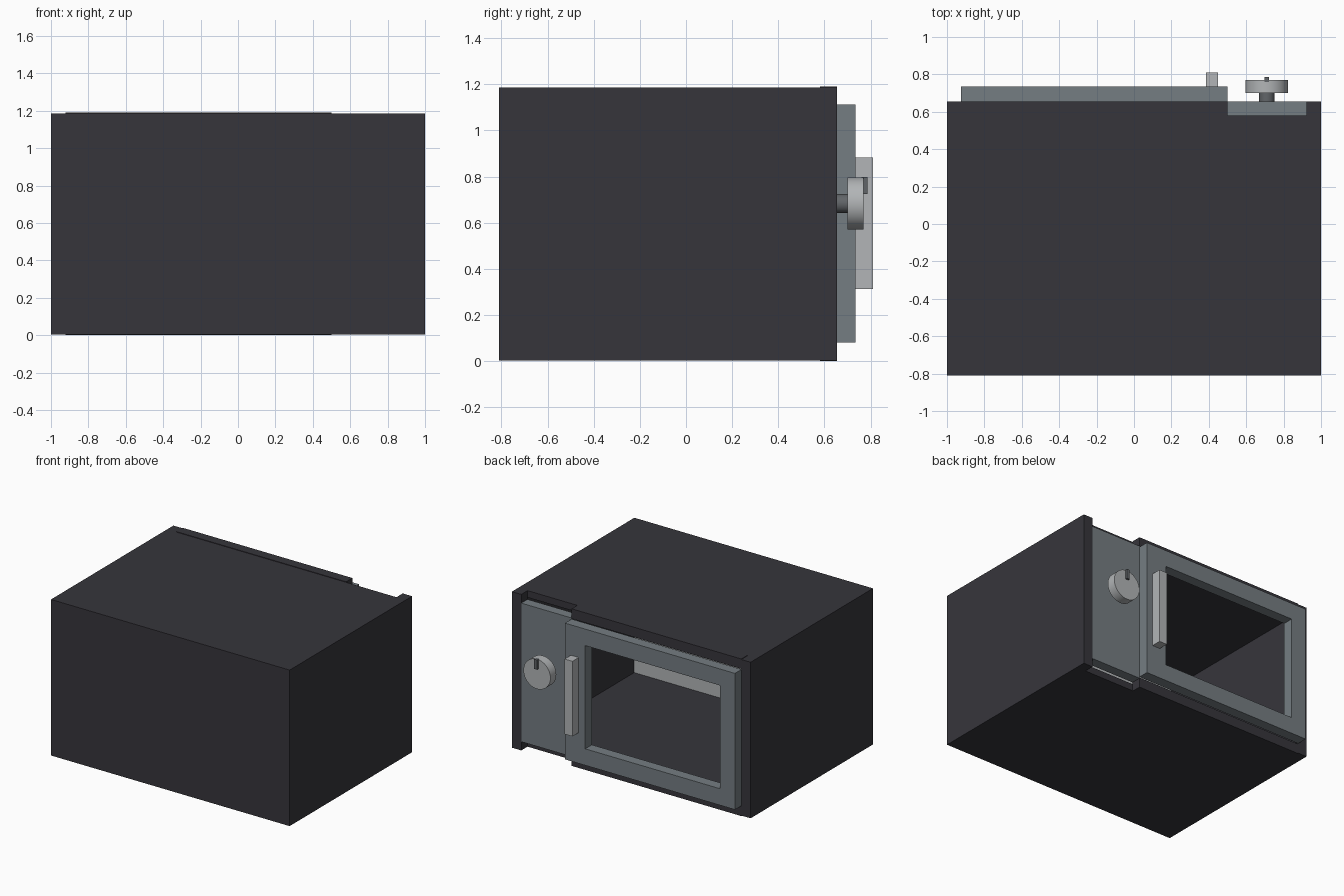
import bpy, bmesh, math
from mathutils import Vector

if "Cube" in bpy.data.objects:
    bpy.data.objects.remove(bpy.data.objects["Cube"], do_unlink=True)


def material(name, rgb):
    m = bpy.data.materials.new(name)
    m.use_nodes = True
    col = (*rgb, 1.0)
    m.diffuse_color = col
    bsdf = next(n for n in m.node_tree.nodes if n.type == 'BSDF_PRINCIPLED')
    bsdf.inputs["Base Color"].default_value = col
    return m


CHARCOAL = material("charcoal", (0.037, 0.036, 0.044))
SLATE = material("slate grey", (0.178, 0.205, 0.223))
LIGHT = material("light grey", (0.445, 0.462, 0.472))
DARK = material("dark grey", (0.12, 0.13, 0.14))


def finish(name, bm, *mats):
    me = bpy.data.meshes.new(name)
    bmesh.ops.recalc_face_normals(bm, faces=bm.faces)
    bm.to_mesh(me)
    bm.free()
    for m in mats:
        me.materials.append(m)
    ob = bpy.data.objects.new(name, me)
    bpy.context.collection.objects.link(ob)
    return ob


def box_bm(x, y, z):
    """Box from (min, max) ranges."""
    bm = bmesh.new()
    bmesh.ops.create_cube(bm, size=1)
    for v in bm.verts:
        v.co = Vector([r[0] if c < 0 else r[1] for c, r in zip(v.co, (x, y, z))])
    return bm


def box(name, x, y, z, mat):
    return finish(name, box_bm(x, y, z), mat)


def cylinder(name, radius, x, y, z, mat):
    """Cylinder along y, with smooth sides and sharp rims."""
    bpy.ops.mesh.primitive_cylinder_add(
        vertices=48, radius=radius, depth=y[1] - y[0],
        location=(x, sum(y) / 2, z), rotation=(math.pi / 2, 0, 0))
    ob = bpy.context.object
    ob.name = name
    ob.data.materials.append(mat)
    bpy.ops.object.shade_smooth_by_angle(angle=math.radians(40))


# Depths of the opening side
SHELL, FRAME, DOOR = 0.58, 0.655, 0.735

# Hollow body: inset the open side and push it inwards; the far wall is light
bm = box_bm((-1, 1), (-0.81, SHELL), (0.004, 1.186))
bm.normal_update()
face = max(bm.faces, key=lambda f: f.calc_center_median().y)
bmesh.ops.inset_individual(bm, faces=[face], thickness=0.073)
ext = bmesh.ops.extrude_discrete_faces(bm, faces=[face])["faces"][0]
for v in ext.verts:
    v.co.y = -0.735
ext.material_index = 1
finish("body_shell", bm, CHARCOAL, LIGHT)

# Frame strips around the opening
box("frame_left_post", (0.922, 1), (SHELL, FRAME), (0.004, 1.186), CHARCOAL)
box("frame_right_post", (-1, -0.922), (SHELL, FRAME), (0.004, 1.186), CHARCOAL)
box("frame_top", (-0.922, 0.5), (SHELL, FRAME), (1.115, 1.19), CHARCOAL)
box("frame_bottom", (-0.922, 0.5), (SHELL, FRAME), (0, 0.075), CHARCOAL)

# Control panel
box("control_panel", (0.5, 0.922), (SHELL, FRAME), (0.07, 1.12), SLATE)

# Door: a rectangular ring extruded to its thickness
bm = bmesh.new()
outer = [(-0.925, 0.08), (0.5, 0.08), (0.5, 1.112), (-0.925, 1.112)]
inner = [(-0.8, 0.205), (0.33, 0.205), (0.33, 0.987), (-0.8, 0.987)]
ring = [[bm.verts.new((x, FRAME, z)) for x, z in loop] for loop in (outer, inner)]
for i in range(4):
    j = (i + 1) % 4
    bm.faces.new((ring[0][i], ring[0][j], ring[1][j], ring[1][i]))
solid = bmesh.ops.extrude_face_region(bm, geom=bm.faces[:], use_keep_orig=True)
for g in solid["geom"]:
    if isinstance(g, bmesh.types.BMVert):
        g.co.y = DOOR
finish("door_frame", bm, SLATE)
box("door_handle", (0.385, 0.45), (DOOR, 0.81), (0.313, 0.882), LIGHT)

# Knob on its stem, with a pointer
cylinder("knob_stem", 0.041, 0.71, (FRAME, 0.70), 0.683, DARK)
cylinder("knob", 0.113, 0.71, (0.70, 0.77), 0.683, LIGHT)
box("knob_pointer", (0.698, 0.722), (0.76, 0.786), (0.725, 0.798), DARK)
